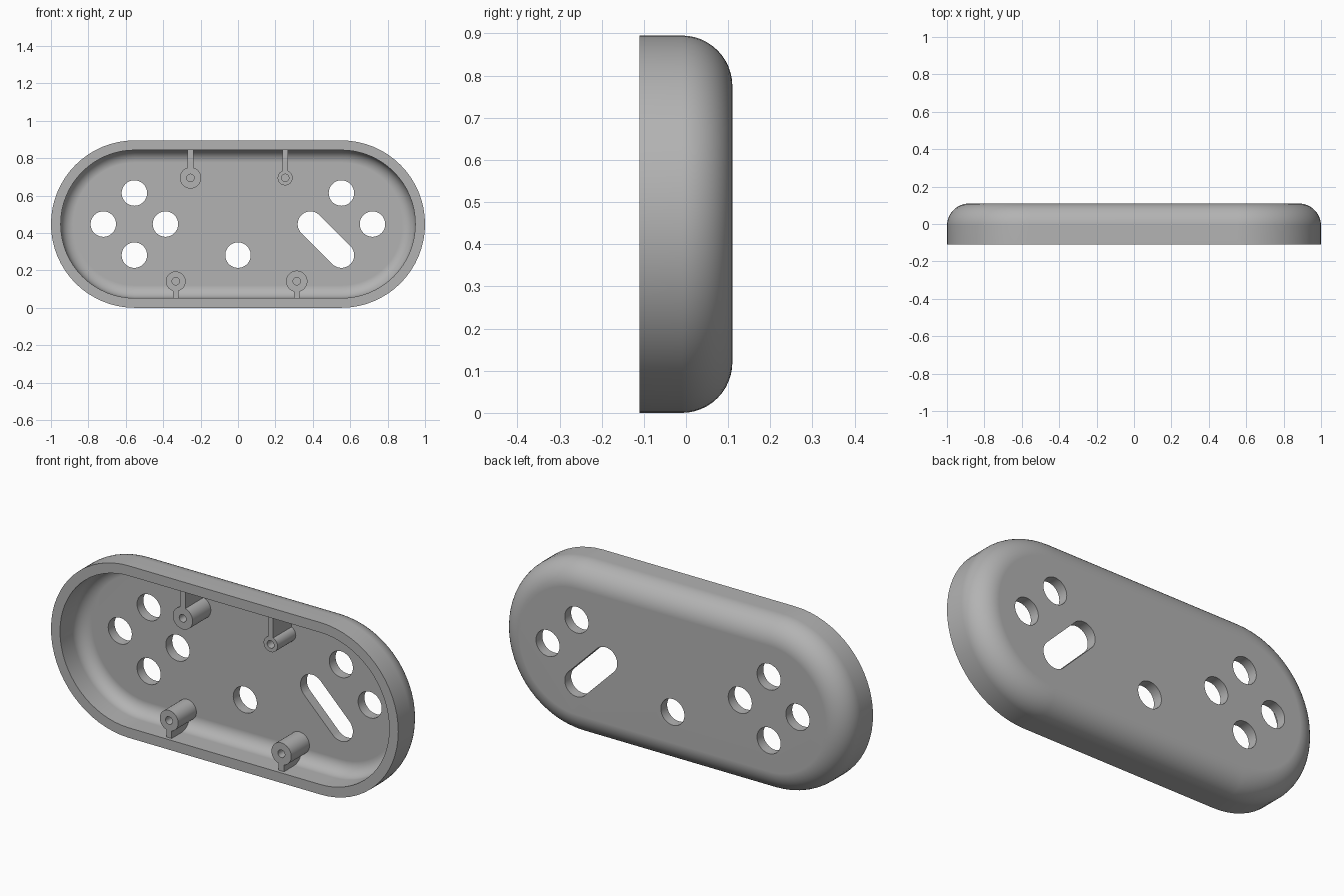
import bpy, bmesh
from math import sin, cos, pi, atan2, asin, radians

cube = bpy.data.objects.get("Cube")
if cube:
    bpy.data.objects.remove(cube)

# Main dimensions
R, HALF, MID = 0.4475, 0.5525, 0.4475     # end radius, end centre, mid height
FRONT, BACK = -0.11, 0.11
WALL, FILLET = 0.052, 0.12
BOSS_FRONT, BOSS_ROOT = -0.092, 0.07

grey = bpy.data.materials.new("grey plastic")
grey.use_nodes = True
GREY = (0.45, 0.45, 0.45, 1)
grey.diffuse_color = GREY
grey.node_tree.nodes["Principled BSDF"].inputs["Base Color"].default_value = GREY


def make_object(name, bm):
    bmesh.ops.recalc_face_normals(bm, faces=bm.faces)
    mesh = bpy.data.meshes.new(name)
    bm.to_mesh(mesh)
    bm.free()
    mesh.materials.append(grey)
    obj = bpy.data.objects.new(name, mesh)
    bpy.context.collection.objects.link(obj)
    return obj


def loft(name, rings):
    """Skin a stack of equal rings and cap both ends."""
    bm = bmesh.new()
    loops = [[bm.verts.new(p) for p in ring] for ring in rings]
    n = len(loops[0])
    for a, b in zip(loops, loops[1:]):
        for i in range(n):
            j = (i + 1) % n
            bm.faces.new((a[i], a[j], b[j], b[i]))
    bm.faces.new(loops[0])
    bm.faces.new(loops[-1])
    return make_object(name, bm)


def prism(name, outline, y0, y1):
    return loft(name, [[(x, y, z) for x, z in outline] for y in (y0, y1)])


def slot(a, b, r, steps=32):
    """Rounded outline around the segment a-b (a circle when a == b)."""
    turn = atan2(b[1] - a[1], b[0] - a[0])
    pts = []
    for centre, start in ((b, turn - pi / 2), (a, turn + pi / 2)):
        count = steps if a == b else steps + 1
        for i in range(count):
            t = start + pi * i / steps
            pts.append((centre[0] + r * cos(t), centre[1] + r * sin(t)))
    return pts


def cut(obj, cutter):
    cutter.hide_render = True
    mod = obj.modifiers.new("cut", "BOOLEAN")
    mod.operation = "DIFFERENCE"
    mod.solver = "EXACT"
    mod.object = cutter
    bpy.context.view_layer.objects.active = obj
    bpy.ops.object.modifier_apply(modifier=mod.name)
    bpy.data.objects.remove(cutter)


def finish(obj):
    bpy.ops.object.select_all(action="DESELECT")
    obj.select_set(True)
    bpy.context.view_layer.objects.active = obj
    bpy.ops.object.shade_smooth_by_angle(angle=radians(30))
    weighted = obj.modifiers.new("even normals", "WEIGHTED_NORMAL")
    weighted.keep_sharp = True


# Dished shell: back cap, outer fillet, rim, inner fillet, floor
def stadium(inset, y):
    ends = (-HALF, MID), (HALF, MID)
    return [(x, y, z) for x, z in slot(*ends, R - inset)]


STEPS = 12
arc = [pi / 2 * i / STEPS for i in range(STEPS + 1)]


def fillet(radius):
    return [(FILLET - radius * sin(t), BACK - FILLET + radius * cos(t)) for t in arc]


outer = fillet(FILLET) + [(0, FRONT)]
inner = [(WALL, FRONT)] + fillet(FILLET - WALL)[::-1]
shell = loft("shell", [stadium(*p) for p in outer + inner])

# Button holes and the slanted slot through the back
HOLE = 0.068
LEFT, RIGHT, STEP = 0.553, -0.554, 0.166
holes = [(RIGHT + dx * STEP, MID + dz * STEP)
         for dx, dz in ((1, 0), (-1, 0), (0, 1), (0, -1))]
holes += [(LEFT, MID + STEP), (LEFT + STEP, MID), (0, MID - STEP)]
openings = [(p, p) for p in holes]
openings.append(((LEFT - STEP, MID), (LEFT, MID - STEP)))
for a, b in openings:
    cut(shell, prism("hole_cutter", slot(a, b, HOLE, 24), 0, BACK + 0.1))
finish(shell)


# Screw bosses, each with a rib reaching the nearest long wall
def screw_boss(name, x, side, offset, radius, rib=0.015):
    z = MID + side * offset
    gap = asin(rib / radius)
    sweep = 2 * pi - 2 * gap
    outline = []
    for i in range(41):
        t = side * pi / 2 + gap + sweep * i / 40
        outline.append((x + radius * cos(t), z + radius * sin(t)))
    wall = MID + side * (R - 0.04)
    outline += [(x + side * rib, wall), (x - side * rib, wall)]
    boss = prism(name, outline, BOSS_FRONT, BOSS_ROOT)
    bore = slot((x, z), (x, z), 0.02, 12)
    cut(boss, prism("bore_cutter", bore, BOSS_FRONT - 0.1, 0.04))
    finish(boss)


screw_boss("upper_right_boss", -0.254, 1, 0.247, 0.057)
screw_boss("upper_left_boss", 0.252, 1, 0.247, 0.04)
screw_boss("lower_right_boss", -0.333, -1, 0.306, 0.053)
screw_boss("lower_left_boss", 0.314, -1, 0.306, 0.057)
